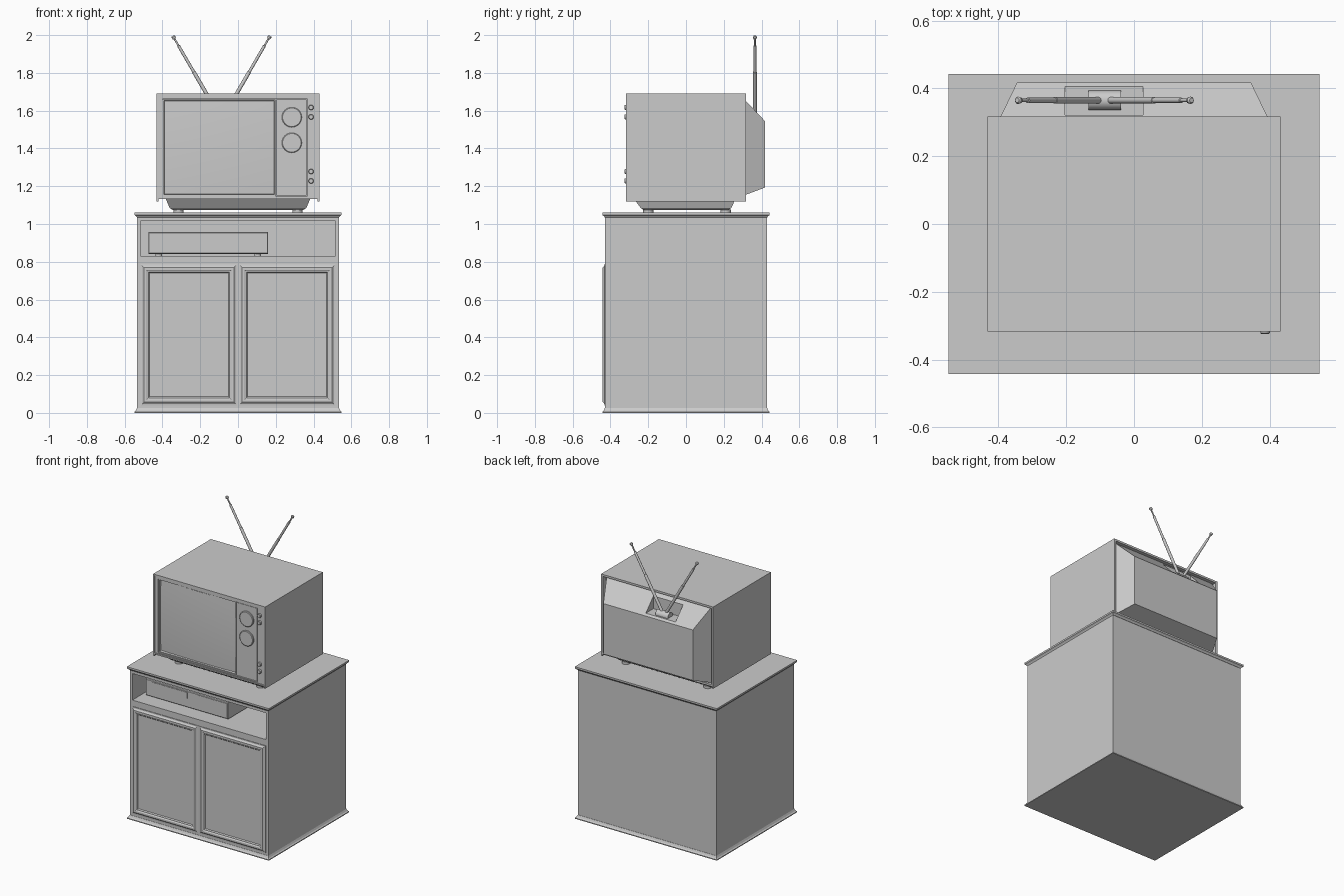
import bpy, bmesh, math
from mathutils import Vector

if "Cube" in bpy.data.objects:
    bpy.data.objects.remove(bpy.data.objects["Cube"])


def finish(name, bm, smooth=False):
    bmesh.ops.recalc_face_normals(bm, faces=bm.faces[:])
    me = bpy.data.meshes.new(name)
    bm.to_mesh(me)
    bm.free()
    ob = bpy.data.objects.new(name, me)
    bpy.context.collection.objects.link(ob)
    if smooth:
        bpy.context.view_layer.objects.active = ob
        ob.select_set(True)
        bpy.ops.object.shade_smooth_by_angle(angle=math.radians(35))
        ob.select_set(False)
    return ob


def loft(name, rings, axis='Y'):
    """Closed solid through rectangles (a0, a1, b0, b1, pos): a,b = x,z along Y or x,y along Z."""
    bm = bmesh.new()
    loops = []
    for a0, a1, b0, b1, p in rings:
        pts = [(a0, b0), (a1, b0), (a1, b1), (a0, b1)]
        loops.append([bm.verts.new((a, p, b) if axis == 'Y' else (a, b, p)) for a, b in pts])
    for l, m in zip(loops, loops[1:]):
        for i in range(4):
            j = (i + 1) % 4
            bm.faces.new((l[i], l[j], m[j], m[i]))
    bm.faces.new(loops[0])
    bm.faces.new(loops[-1])
    return finish(name, bm)


def box(name, x0, x1, y0, y1, z0, z1):
    return loft(name, [(x0, x1, z0, z1, y0), (x0, x1, z0, z1, y1)])


def inset(r, d, p):
    return (r[0] + d, r[1] - d, r[2] + d, r[3] - d, p)


def turned(name, start, direction, profile, n=20):
    """Solid of revolution: profile of (distance along direction, radius)."""
    q = Vector(direction).normalized().to_track_quat('Z', 'Y')
    bm = bmesh.new()
    loops = []
    for d, r in profile:
        loops.append([bm.verts.new(Vector(start) + q @ Vector((r * math.cos(2 * math.pi * i / n),
                      r * math.sin(2 * math.pi * i / n), d))) for i in range(n)])
    for l, m in zip(loops, loops[1:]):
        for i in range(n):
            bm.faces.new((l[i], l[(i + 1) % n], m[(i + 1) % n], m[i]))
    bm.faces.new(loops[0])
    bm.faces.new(loops[-1])
    return finish(name, bm, True)


# Cabinet body with open shelf
outer = (-.535, .535, .01, 1.045)
shelf = (-.515, .515, .83, 1.015)
loft("cabinet_body", [outer + (.428,), outer + (-.428,), shelf + (-.428,), shelf + (.38,)])


# Flared base and top moulding
def slab(name, levels):
    loft(name, [(-.535 - e, .535 + e, -.43 - e, .43 + e, z) for z, e in levels], 'Z')


slab("cabinet_base", [(0, .013), (.006, .013), (.012, .006), (.025, 0)])
slab("cabinet_top", [(1.035, 0), (1.042, .005), (1.048, .013), (1.06, .013)])

# Panelled doors
for side, x0, x1 in (("left", -.515, -.004), ("right", .004, .515)):
    r = (x0, x1, .04, .787)
    steps = [(0, -.42), (0, -.432), (.008, -.433), (.018, -.441), (.03, -.441),
             (.036, -.437), (.04, -.437), (.046, -.43)]
    loft(side + "_door", [inset(r, d, y) for d, y in steps])

# Video recorder on the shelf
v = (-.474, .159, .842, .957)
loft("recorder_body", [v + (.12,), v + (-.335,), inset(v, .004, -.34)])
box("recorder_tape_flap", -.43, -.152, -.343, -.33, .905, .947)
box("recorder_display", -.07, .15, -.342, -.33, .89, .95)
for x in (-.42, .105):
    for y in (-.29, .07):
        turned("recorder_foot", (x, y, .83), (0, 0, 1), [(0, .018), (.014, .018)], 12)

# Television shell, recessed at front and back
s = (-.432, .432, 1.132, 1.69)
opening = (-.4, .367, 1.147, 1.662)
loft("tv_shell", [inset(s, .014, .285), inset(s, .014, .318), s + (.318,), s + (-.318,),
                  inset(s, .009, -.318), inset(s, .009, -.311), opening + (-.311,), opening + (-.29,)])
for side in (-1, 1):
    x = sorted((side * .432, side * .422))
    box("tv_side_skirt", x[0], x[1], -.318, .318, 1.12, 1.135)

# Bulging screen
bm = bmesh.new()
bmesh.ops.create_grid(bm, x_segments=16, y_segments=16, size=1)
for vert in bm.verts:
    a, b = vert.co.x, vert.co.y
    vert.co = (-.1 + a * .29, -.292 - .014 * (1 - a * a * .5 - b * b * .5), 1.405 + b * .245)
finish("tv_screen", bm, True)
w = (-.399, .199, 1.149, 1.66)
loft("tv_screen_frame", [w + (-.28,), w + (-.304,), inset(w, .006, -.304), inset(w, .01, -.289)])

# Control panel, dials and knobs
box("control_panel", .203, .363, -.307, -.285, 1.15, 1.658)
for z in (1.565, 1.43):
    turned("tuning_dial", (.285, -.3, z), (0, -1, 0), [(0, .053), (.015, .053), (.018, .049)], 32)
for z in (1.617, 1.567, 1.278, 1.228):
    turned("small_knob", (.387, -.305, z), (0, -1, 0), [(0, .014), (.017, .014), (.02, .011)], 16)

# Rear housing with antenna notch
housing = loft("tv_rear_housing", [(-.404, .404, 1.147, 1.674, .28), (-.404, .404, 1.147, 1.674, .296),
                                   (-.345, .345, 1.193, 1.545, .418)])
cutter = box("notch_cutter", -.203, .026, .322, .408, 1.558, 1.8)
cutter.hide_render = True
mod = housing.modifiers.new("notch", 'BOOLEAN')
mod.operation = 'DIFFERENCE'
mod.object = cutter
mod.solver = 'EXACT'
bpy.context.view_layer.objects.active = housing
bpy.ops.object.modifier_apply(modifier="notch")
bpy.data.objects.remove(cutter)

# Pedestal and feet
loft("tv_pedestal", [(-.347, .347, -.225, .225, 1.075), (-.362, .362, -.24, .24, 1.085),
                     (-.382, .382, -.275, .262, 1.133)], 'Z')
for x in (-.315, .315):
    for y in (-.2, .21):
        turned("tv_foot", (x, y, 1.058), (0, 0, 1), [(0, .027), (.02, .027)], 16)

# Antenna mount and telescopic rods
turned("antenna_mount", (-.135, .365, 1.56), (1, 0, 0), [(0, .029), (.096, .029)], 24)
for side, x in ((-1, -.1), (1, -.074)):
    tip = Vector((-.0875 + side * .256, .365, 1.993))
    start = Vector((x, .365, 1.575))
    L = (tip - start).length
    turned("antenna_rod", start, tip - start,
           [(0, .01), (L * .55, .01), (L * .55 + .001, .008), (L * .88, .008), (L * .88 + .001, .005),
            (L - .016, .005), (L - .014, .009), (L - .003, .011), (L + .003, .007)], 12)
